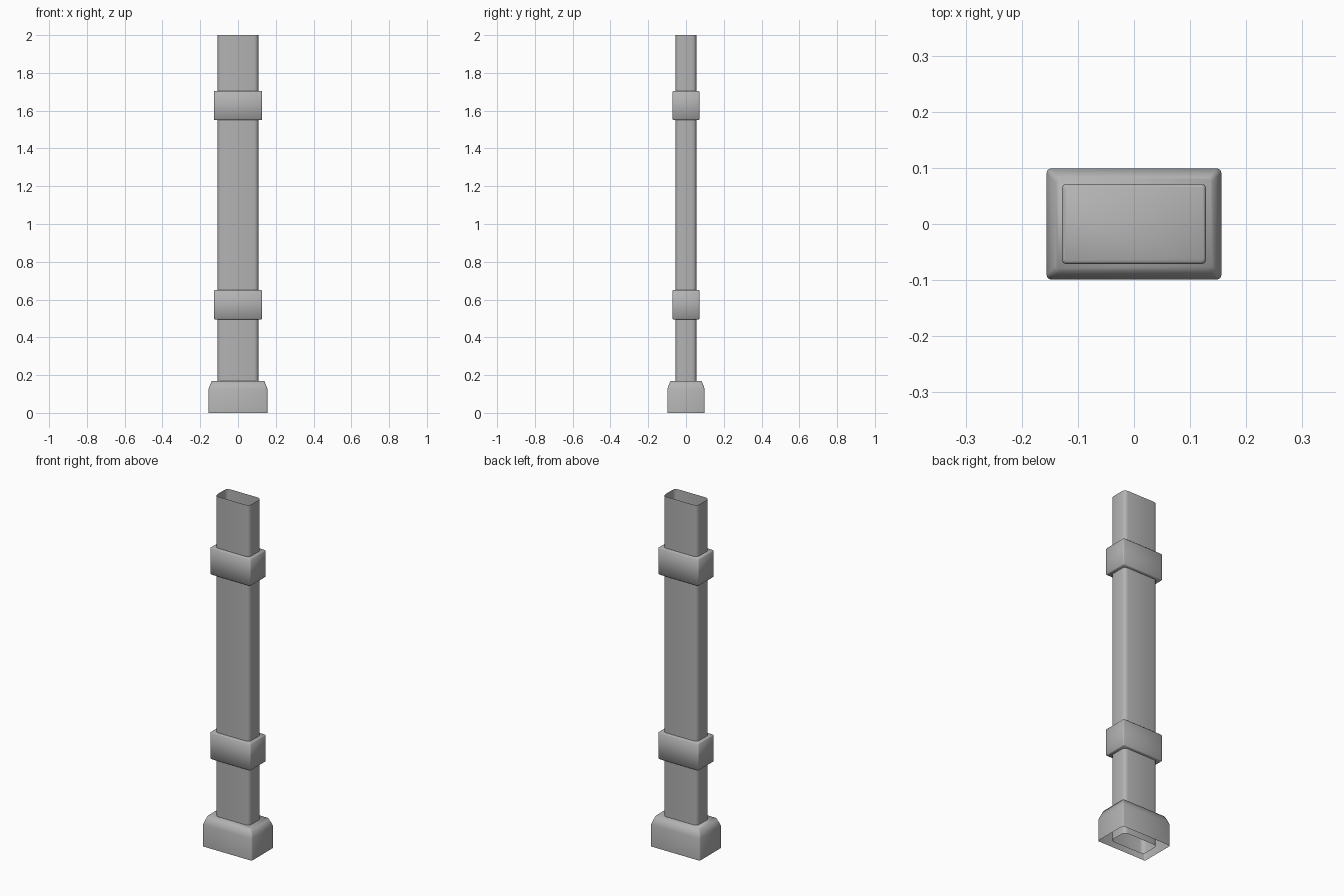
import bpy, bmesh, math

if "Cube" in bpy.data.objects:
    bpy.data.objects.remove(bpy.data.objects["Cube"])

grey = bpy.data.materials.new("dark_grey")
grey.diffuse_color = (0.45, 0.45, 0.45, 1)
grey.use_nodes = True
grey.node_tree.nodes["Principled BSDF"].inputs["Base Color"].default_value = grey.diffuse_color


def loft(name, rings, corner, segs, cap_top=False, cap_bottom=False):
    """Skin rounded-rectangle rings given as (half_x, half_y, z)."""
    bm = bmesh.new()
    loops = []
    for hx, hy, z in rings:
        loop = []
        for q, (sx, sy) in enumerate([(1, 1), (-1, 1), (-1, -1), (1, -1)]):
            for i in range(segs + 1):
                a = math.pi / 2 * (q + i / segs)
                loop.append(bm.verts.new((sx * (hx - corner) + corner * math.cos(a),
                                          sy * (hy - corner) + corner * math.sin(a), z)))
        loops.append(loop)
    n = len(loops[0])
    for lo, hi in zip(loops, loops[1:]):
        for i in range(n):
            j = (i + 1) % n
            bm.faces.new((lo[i], lo[j], hi[j], hi[i]))
    if cap_top:
        bm.faces.new(loops[-1])
    if cap_bottom:
        bm.faces.new(loops[0][::-1])
    mesh = bpy.data.meshes.new(name)
    bm.to_mesh(mesh)
    bm.free()
    mesh.materials.append(grey)
    ob = bpy.data.objects.new(name, mesh)
    bpy.context.collection.objects.link(ob)
    bpy.context.view_layer.objects.active = ob
    ob.select_set(True)
    bpy.ops.object.shade_smooth_by_angle(angle=math.radians(80))
    ob.select_set(False)
    return ob


# Hollow rectangular pipe, open at both ends
loft("pipe", [(0.108, 0.055, 0), (0.108, 0.055, 2)], 0.022, 3)

# Two collars around the pipe
for label, z in (("lower", 0.495), ("upper", 1.55)):
    b = 0.004
    loft(label + "_collar",
         [(0.128 - b, 0.071 - b, z), (0.128, 0.071, z + b),
          (0.128, 0.071, z + 0.155 - b), (0.128 - b, 0.071 - b, z + 0.155)],
         0.006, 2, cap_top=True, cap_bottom=True)

# Foot with sloped shoulders, open underneath
loft("foot", [(0.156, 0.099, 0), (0.156, 0.099, 0.125),
              (0.151, 0.094, 0.14), (0.139, 0.082, 0.17)],
     0.008, 2, cap_top=True)
